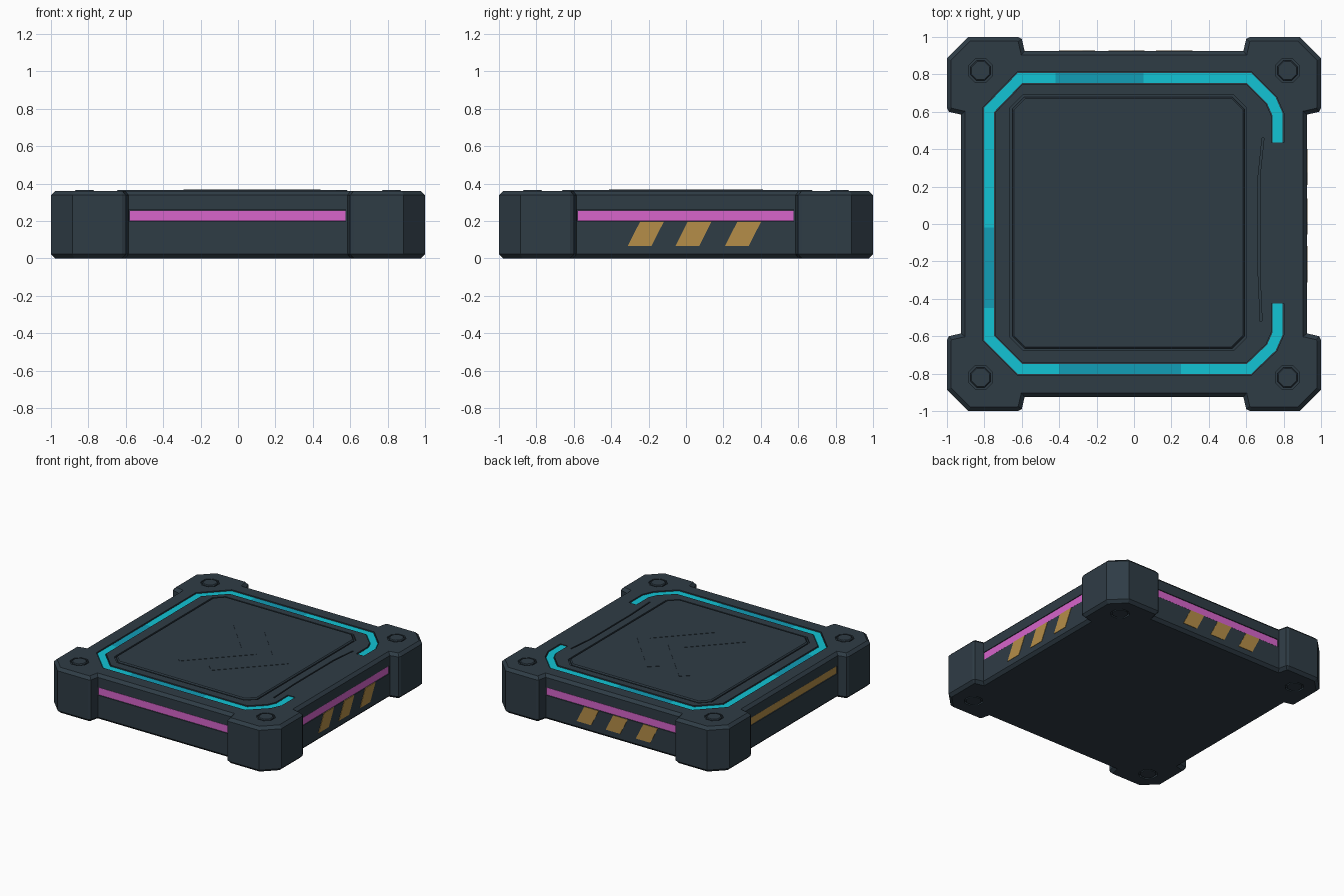
import bpy, bmesh, math
from mathutils import Matrix, Vector

if "Cube" in bpy.data.objects:
    bpy.data.objects.remove(bpy.data.objects["Cube"])

def material(name, rgb):
    m = bpy.data.materials.new(name)
    m.diffuse_color = (*rgb, 1)
    m.use_nodes = True
    m.node_tree.nodes["Principled BSDF"].inputs["Base Color"].default_value = m.diffuse_color
    return m

SLATE = material("slate", (0.028, 0.045, 0.060))
CYAN = material("cyan", (0.006, 0.55, 0.66))
DEEP = material("deep cyan", (0.006, 0.34, 0.47))
PINK = material("pink", (0.68, 0.13, 0.60))
GOLD = material("gold", (0.46, 0.27, 0.065))
TOP = 0.36
WALL = 0.925

def finish(name, bm, mats, matrix=Matrix()):
    bmesh.ops.recalc_face_normals(bm, faces=bm.faces)
    me = bpy.data.meshes.new(name)
    bm.to_mesh(me)
    bm.free()
    me.transform(matrix)
    for m in mats:
        me.materials.append(m)
    ob = bpy.data.objects.new(name, me)
    bpy.context.collection.objects.link(ob)
    return ob

def prism(name, pts, z0, z1, mat=SLATE, bevel=0, matrix=Matrix(), both=False):
    """Extrude a flat outline; optionally bevel the top (and bottom) rim."""
    bm = bmesh.new()
    face = bm.faces.new([bm.verts.new((x, y, z0)) for x, y in pts])
    out = bmesh.ops.extrude_face_region(bm, geom=[face], use_keep_orig=True)
    for v in out["geom"]:
        if isinstance(v, bmesh.types.BMVert):
            v.co.z = z1
    bmesh.ops.recalc_face_normals(bm, faces=bm.faces)
    if bevel:
        rim = [e for e in bm.edges
               if all(abs(v.co.z - z1) < 1e-5 for v in e.verts)
               or (both and all(abs(v.co.z - z0) < 1e-5 for v in e.verts))]
        bmesh.ops.bevel(bm, geom=rim, offset=bevel, segments=1, profile=0.5, affect='EDGES')
    return finish(name, bm, [mat], matrix)

def band(name, pts, width, z0, z1, mats=(SLATE,), deep=None):
    """Mitred flat ribbon along an open path; 'deep' picks segments for material 1."""
    P = [Vector(p) for p in pts]
    bm = bmesh.new()
    rings = []
    for i, p in enumerate(P):
        a = (p - P[i - 1]).normalized() if i else (P[1] - p).normalized()
        b = (P[i + 1] - p).normalized() if i < len(P) - 1 else a
        n = Vector((-(a + b).y, (a + b).x)).normalized()
        n *= width / 2 / n.dot(Vector((-a.y, a.x)))
        rings.append([bm.verts.new((*(p + s * n), z))
                      for s, z in ((1, z0), (-1, z0), (-1, z1), (1, z1))])
    bm.faces.new(rings[0])
    bm.faces.new(rings[-1])
    for i in range(len(P) - 1):
        for j in range(4):
            k = (j + 1) % 4
            f = bm.faces.new((rings[i][j], rings[i][k], rings[i + 1][k], rings[i + 1][j]))
            f.material_index = 1 if deep and i in deep else 0
    return finish(name, bm, mats)

def ngon(cx, cy, r, n=8):
    return [(cx + r * math.cos(math.tau * (i + .5) / n),
             cy + r * math.sin(math.tau * (i + .5) / n)) for i in range(n)]

def cut_rect(x0, x1, y0, y1, c):
    return [(x0 + c, y0), (x1 - c, y0), (x1, y0 + c), (x1, y1 - c),
            (x1 - c, y1), (x0 + c, y1), (x0, y1 - c), (x0, y0 + c)]

def rect(x0, x1, y0, y1):
    return [(x0, y0), (x1, y0), (x1, y1), (x0, y1)]

def wall(k):
    """Side k (front, right, back, left): local x along, y up, z outward."""
    return Matrix.Rotation(k * math.pi / 2, 4, 'Z') @ Matrix.Rotation(math.pi / 2, 4, 'X')

# Body: slab with four chunky chamfered corners
quarter = [(WALL, .585), (.99, .60), (1, .62), (1, .885), (.885, 1),
           (.62, 1), (.60, .99), (.585, WALL)]
outline = []
for k in range(4):
    r = Matrix.Rotation(k * math.pi / 2, 2)
    outline += [tuple(r @ Vector(p)) for p in quarter]
body = prism("body", outline, 0, TOP, bevel=0.022, both=True)

# Light path around the deck, open on the right; some stretches are deeper blue
path = [(.768, .435), (.768, .585), (.735, .66), (.615, .78), (.05, .78), (-.42, .78),
        (-.61, .78), (-.775, .61), (-.775, -.02), (-.775, -.45), (-.775, -.61),
        (-.61, -.775), (-.40, -.775), (.25, -.775), (.615, -.775), (.735, -.66),
        (.768, -.585), (.768, -.425)]
bolts = [(sx * .82, sy * .82) for sx in (-1, 1) for sy in (-1, 1)]

# Cutters: light groove, panel pocket, thin slot, bolt wells, wall slots
cutters = [
    band("cutter", path, .066, TOP - .014, TOP + .1),
    prism("cutter", cut_rect(-.662, .602, -.677, .692, .07), TOP - .014, TOP + .1),
    band("cutter", [(.69, .46), (.668, .25), (.668, -.25), (.68, -.52)], .01, TOP - .01, TOP + .1),
]
for x, y in bolts:
    cutters.append(prism("cutter", ngon(x, y, .07), TOP - .014, TOP + .1))
    cutters.append(prism("cutter", ngon(x, y, .07), -.1, .014))
for k in range(4):
    cutters.append(prism("cutter", rect(-.583, .576, .197, .26), WALL - .012, WALL + .03, matrix=wall(k)))

bpy.ops.object.select_all(action='DESELECT')
for c in cutters:
    c.select_set(True)
bpy.context.view_layer.objects.active = cutters[0]
bpy.ops.object.join()
cutter = cutters[0]
cutter.hide_render = True
mod = body.modifiers.new("grooves", 'BOOLEAN')
mod.operation = 'DIFFERENCE'
mod.solver = 'EXACT'
mod.object = cutter
bpy.ops.object.select_all(action='DESELECT')
body.select_set(True)
bpy.context.view_layer.objects.active = body
bpy.ops.object.modifier_apply(modifier=mod.name)
bpy.data.objects.remove(cutter)

# Deck light, centre panel and faint chevrons
band("deck_light", path, .054, TOP - .016, TOP - .006, (CYAN, DEEP), deep={4, 8, 12})
prism("centre_panel", cut_rect(-.65, .59, -.665, .68, .065), TOP - .016, TOP + .006, bevel=.008)
for i, x in enumerate((0.10, 0.38)):
    band(f"chevron_{i}", [(x - .36, .38), (x, 0), (x - .36, -.38)], .09, TOP, TOP + .008)

# Bolts on top and underneath
for i, (x, y) in enumerate(bolts):
    prism(f"top_bolt_{i}", ngon(x, y, .058), TOP - .02, TOP + .005, bevel=.006)
    prism(f"bottom_bolt_{i}", ngon(x, y, .058), 0.001, .02)

# Wall lights, corner rivets and slanted warning stripes
for k, side in enumerate(("front", "right", "back", "left")):
    prism(f"{side}_light", rect(-.581, .574, .2, .257), WALL - .014, WALL - .003,
          GOLD if k == 3 else PINK, matrix=wall(k))
    for s in (-1, 1):
        prism(f"{side}_rivet", ngon(s * .745, .15, .024), .99, 1.0, bevel=.004,
              matrix=wall(k))
        bpy.context.collection.objects[-1].data.transform(Matrix.Identity(4))
    if side in ("right", "back"):
        for u in (-.215, .04, .305):
            prism(f"{side}_stripe", [(u - .097, .065), (u + .03, .065), (u + .097, .197), (u - .03, .197)],
                  WALL - .003, WALL + .003, GOLD, matrix=wall(k))
